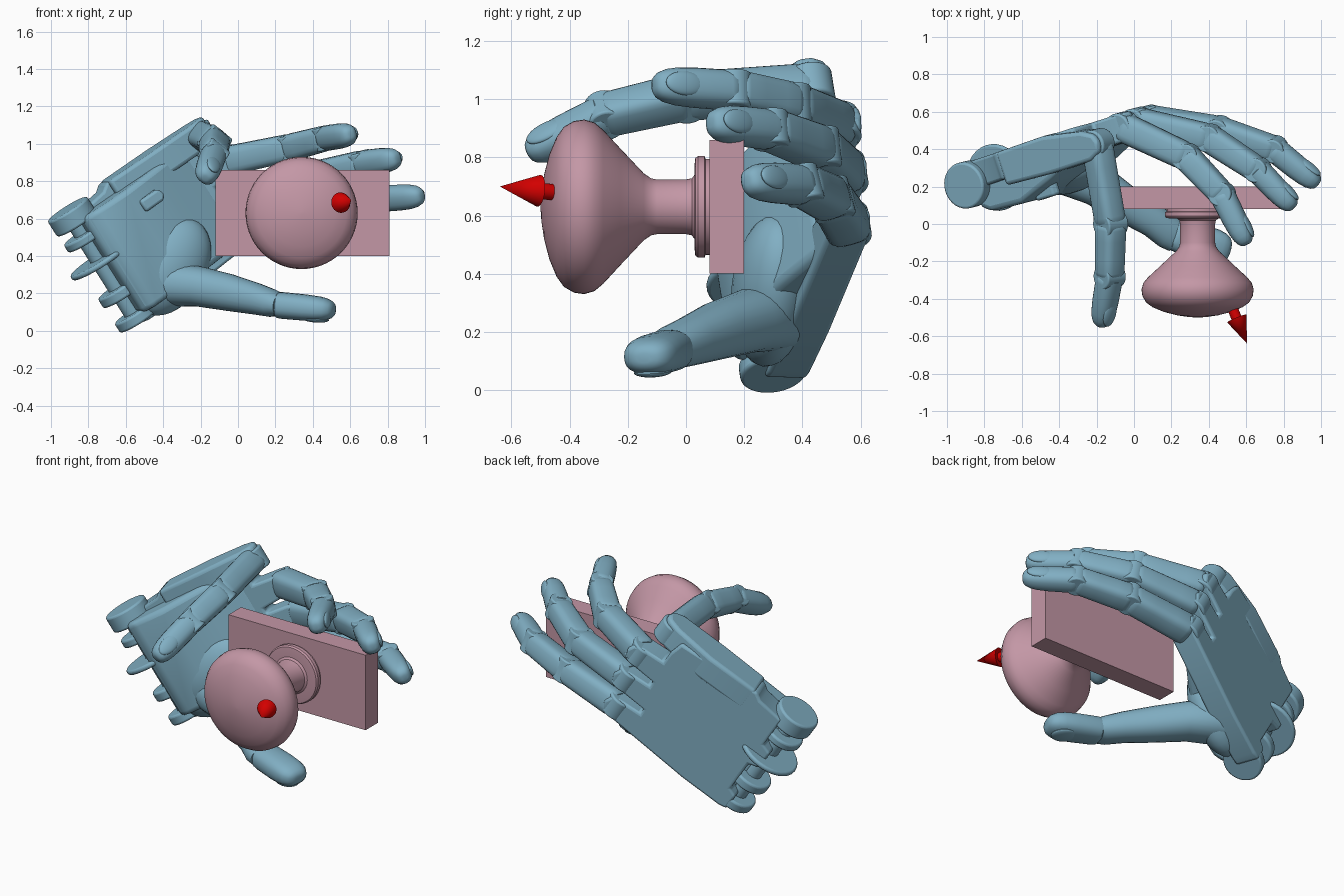
import bpy, bmesh, math
from mathutils import Vector as V, Matrix

if "Cube" in bpy.data.objects:
    bpy.data.objects.remove(bpy.data.objects["Cube"])


def material(name, col):
    m = bpy.data.materials.new(name)
    m.diffuse_color = (*col, 1)
    m.use_nodes = True
    m.node_tree.nodes["Principled BSDF"].inputs["Base Color"].default_value = m.diffuse_color
    return m


BLUE = material("blue", (0.22, 0.43, 0.55))
PINK = material("pink", (0.55, 0.31, 0.38))
RED = material("red", (0.65, 0.0, 0.0))


def finish(name, bm, mat, matrix=None, bevel=0, angle=35):
    bmesh.ops.recalc_face_normals(bm, faces=bm.faces)
    me = bpy.data.meshes.new(name)
    bm.to_mesh(me)
    bm.free()
    ob = bpy.data.objects.new(name, me)
    bpy.context.collection.objects.link(ob)
    me.materials.append(mat)
    if matrix:
        ob.matrix_world = matrix
    if bevel:
        b = ob.modifiers.new("bevel", "BEVEL")
        b.width, b.segments, b.limit_method = bevel, 3, 'ANGLE'
    bpy.context.view_layer.objects.active = ob
    bpy.ops.object.select_all(action='DESELECT')
    ob.select_set(True)
    bpy.ops.object.shade_smooth_by_angle(angle=math.radians(angle))
    return ob


def loft(name, rings, mat, **kw):
    bm = bmesh.new()
    loops = [[bm.verts.new(p) for p in r] for r in rings]
    n = len(loops[0])
    for a, b in zip(loops, loops[1:]):
        for i in range(n):
            bm.faces.new((a[i], a[(i + 1) % n], b[(i + 1) % n], b[i]))
    bm.faces.new(loops[0])
    bm.faces.new(loops[-1])
    return finish(name, bm, mat, **kw)


def cylinder(name, p, q, r1, mat, r2=None, bevel=0, matrix=None):
    p, q = V(p), V(q)
    bm = bmesh.new()
    rot = (q - p).to_track_quat('Z', 'Y').to_matrix().to_4x4()
    bmesh.ops.create_cone(bm, cap_ends=True, segments=32, radius1=r1,
                          radius2=r1 if r2 is None else r2, depth=(q - p).length,
                          matrix=Matrix.Translation((p + q) / 2) @ rot)
    return finish(name, bm, mat, bevel=bevel, matrix=matrix)


def prism(name, pts, axis, a, b, bevel, matrix):
    """Extrude a 2D outline: axis 'n' takes (u,v) points, axis 'v' takes (u,n) points."""
    put = (lambda p, t: (p[0], p[1], t)) if axis == 'n' else (lambda p, t: (p[0], t, p[1]))
    return loft(name, [[put(p, a) for p in pts], [put(p, b) for p in pts]], BLUE,
                matrix=matrix, bevel=bevel)


def ellipsoid(name, c, axes, mat, matrix=None):
    bm = bmesh.new()
    bmesh.ops.create_uvsphere(bm, u_segments=32, v_segments=16, radius=1)
    cols = Matrix([list(a) for a in axes]).transposed().to_4x4()
    bm.transform(Matrix.Translation(c) @ cols)
    return finish(name, bm, mat, matrix=matrix)


def section(c, s, d, power, n=24):
    f = lambda x: math.copysign(abs(x) ** power, x)
    angles = [2 * math.pi * i / n for i in range(n)]
    return [c + s * f(math.cos(t)) + d * f(math.sin(t)) for t in angles]


BONE = [(0, .84), (.03, .95), (.09, 1), (.3, 1), (.65, 1), (.91, 1), (.97, .95), (1, .84)]
TIP = [(0, .86), (.03, .97), (.1, 1), (.5, 1.02), (.72, .98), (.85, .88), (.94, .7), (.985, .48), (1, .25)]


def finger(name, pts, radii, hinge=None):
    pts = [V(p) for p in pts]
    h = V(hinge) if hinge else (pts[1] - pts[0]).cross(pts[-1] - pts[-2])
    last = len(pts) - 2
    for i in range(last + 1):
        p, q = pts[i], pts[i + 1]
        d = (q - p).normalized()
        side = (h - d * h.dot(d)).normalized()
        back = d.cross(side)
        (w0, t0), (w1, t1) = radii[i], radii[i + 1]
        rings = []
        for t, k in (TIP if i == last else BONE):
            w, th = w0 + (w1 - w0) * t, t0 + (t1 - t0) * t
            rings.append(section(p.lerp(q, t), side * w * k, back * th * k, .82 if i == last else .62))
        loft(f"{name}_segment_{i}", rings, BLUE)
        if i < last:   # hinge pin
            cylinder(f"{name}_joint_{i}", q - side * w1 * .9, q + side * w1 * .9, t1 * .95, BLUE, bevel=.008)
        else:          # nail
            ellipsoid(f"{name}_nail", p.lerp(q, .68) + back * t1 * .86,
                      (d * .075, side * w1 * .66, back * .018), BLUE)


# Hand frame: u along the fingers, v across the palm, n out of the back of the hand
N = V((-.29, .95, -.03)).normalized()
U = V((.796, .262, .546))
U = (U - N * U.dot(N)).normalized()
W = U.cross(N)
HAND = Matrix([list(U), list(W), list(N)]).transposed().to_4x4()
HAND.translation = (-.6, .4, .01)
KNUCKLES = [(.88, .09, -.065), (.93, .27, -.065), (.95, .45, -.07), (.89, .645, -.12)]

# Palm plate with slotted knuckle end
outline = [(.05, .0), (.1, -.01), (.35, -.01)]
for i, (u, v, n) in enumerate(KNUCKLES[:3]):
    outline += [(u, v - .065), (u + .055, v - .048), (u + .075, v), (u + .055, v + .048), (u, v + .065)]
    outline += [(u - .13, v + .075), (u - .13, v + .107)]
outline += [(.82, .6), (.8, .69), (.3, .73), (.26, .7), (.1, .68), (.1, .48), (.04, .46), (.04, .34), (.1, .32),
            (.1, .12), (.05, .1)]
prism("palm_plate", outline, 'n', -.15, 0, .015, HAND)

# Palm pad, wrist block and index metacarpal bar
prism("palm_pad", [(.06, -.08), (.06, -.25), (.12, -.29), (.33, -.30), (.55, -.23), (.78, -.14), (.78, -.06)],
      'v', .05, .66, .03, HAND)
prism("index_metacarpal", [(.31, .0), (.31, -.185), (.6, -.2), (.88, -.2), (.94, -.17), (.955, -.12), (.935, -.07),
                           (.86, -.035), (.62, .005)], 'v', .58, .735, .02, HAND)
prism("side_tab", [(.36, .5), (.48, .5), (.5, .53), (.48, .57), (.36, .57)], 'n', -.31, -.1, .015, HAND)
ellipsoid("thumb_mound", (.34, .17, -.18), ((.27, .08, 0), (-.03, .2, 0), (.03, 0, -.135)), BLUE, HAND)

# Wrist hinge lugs and ring disc
for i, (v, w, r) in enumerate([(.68, .1, .125), (.55, .05, .12), (.4, .03, .18), (.2, .06, .12), (.04, .06, .115)]):
    cylinder(f"wrist_lug_{i}", (.05, v - w / 2, -.115), (.05, v + w / 2, -.115), r, BLUE, bevel=.012, matrix=HAND)
cylinder("wrist_pin", (.05, .02, -.115), (.05, .7, -.115), .05, BLUE, matrix=HAND)

# Knuckles
base = []
for i, (u, v, n) in enumerate(KNUCKLES):
    cylinder(f"knuckle_{i}", (u, v - .06, n), (u, v + .06, n), .078, BLUE, bevel=.01, matrix=HAND)
    base.append(HAND @ V((u, v, n)))

# Fingers and thumb
R = [(.08, .08), (.074, .075), (.069, .068), (.064, .058)]
finger("little_finger", [base[0], (.45, .5, .655), (.75, .40, .705), (.985, .21, .72)], R)
finger("ring_finger", [base[1], (.4, .46, .83), (.66, .29, .895), (.855, .085, .92)], R)
finger("middle_finger", [base[2], (.28, .36, .98), (.47, .16, 1.03), (.605, -.11, 1.05)], R)
finger("index_finger", [base[3], (-.125, .0, 1.01), (-.13, -.28, .945), (-.175, -.545, .815)],
       [(.075, .075)] + R[1:])

# Thumb: one smooth organic base, then the jointed tip
H = V((-.5, -.87, 0)).normalized()
path = [(-.42, .31, .25, .13, .12), (-.34, .28, .25, .135, .12), (-.2, .21, .235, .115, .108),
        (-.05, .11, .205, .1, .1), (.1, .02, .17, .09, .085), (.18, -.04, .148, .092, .075), (.23, -.07, .138, .085, .06)]
loft("thumb_base", [section(V(p[:3]), H * p[3], V((-.12, .07, -.98)) * p[4], .9) for p in path], BLUE)
finger("thumb_tip", [(.21, -.055, .138), (.515, -.145, .11)], [(.088, .072), (.098, .066)], H)

# Door slab section and turned knob
bm = bmesh.new()
bmesh.ops.create_cube(bm, size=1, matrix=Matrix.Translation((.345, .14, .63)) @ Matrix.Diagonal((.93, .12, .46, 1)))
finish("door_slab", bm, PINK)
profile = [(.165, .085), (.165, .067), (.175, .064), (.175, .042), (.168, .032), (.15, .03), (.11, .029),
           (.098, .02), (.094, 0), (.094, -.1), (.098, -.12), (.115, -.145), (.2, -.225), (.265, -.285), (.29, -.315),
           (.3, -.35), (.295, -.385), (.275, -.42), (.24, -.445), (.18, -.47), (.11, -.488), (.05, -.497), (.008, -.5)]
rings = [[(.34 + r * math.cos(2 * math.pi * k / 56), y, .63 + r * math.sin(2 * math.pi * k / 56))
          for k in range(56)] for r, y in profile]
loft("knob", rings, PINK, angle=30)

# Direction arrow
tail, tip = V((.34, 0, .63)), V((.605, -.64, .70))
neck = tail.lerp(tip, .79)
cylinder("arrow_shaft", tail, neck, .028, RED)
cylinder("arrow_head", neck, tip, .055, RED, r2=0)
